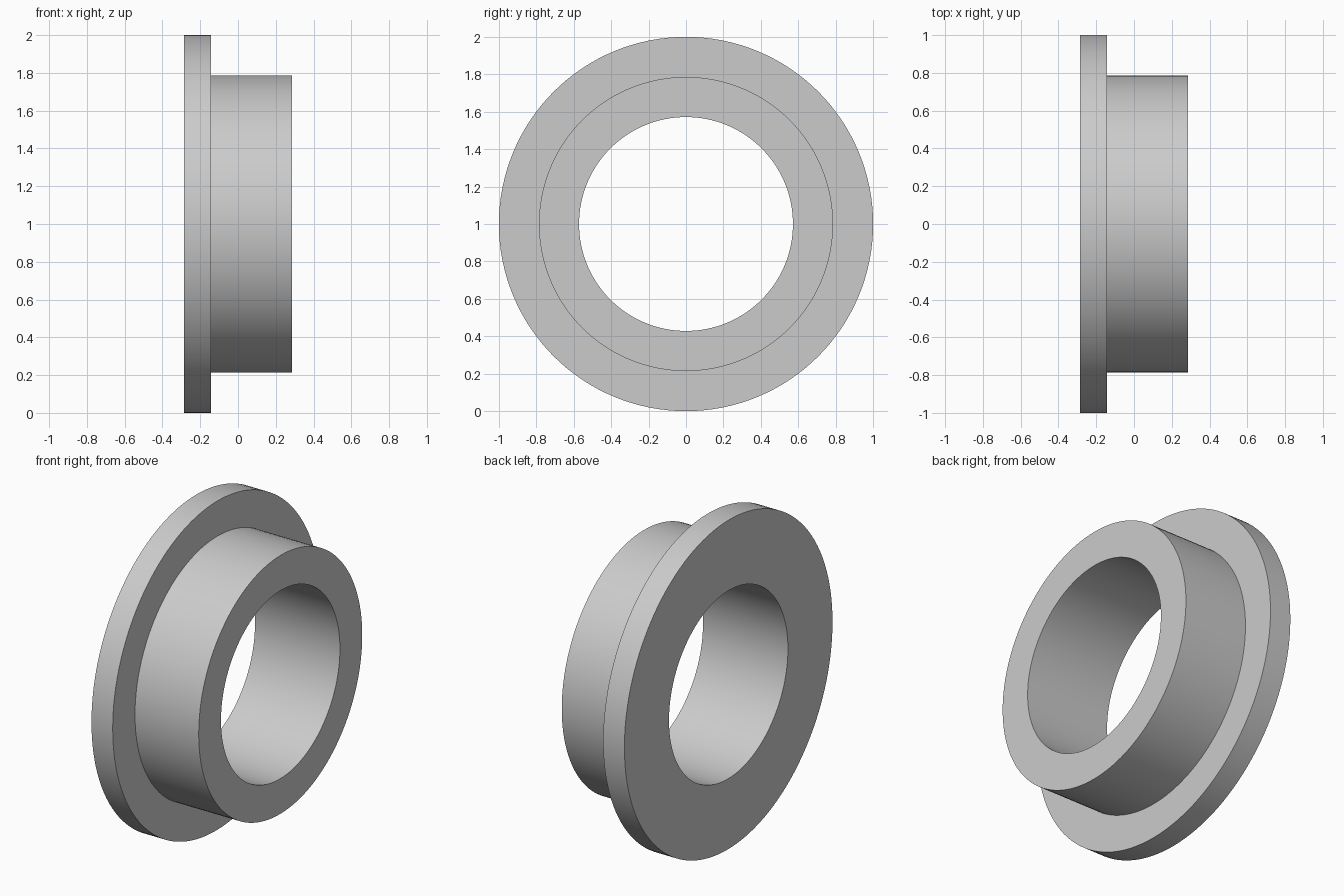
import bpy
import bmesh
import math

cube = bpy.data.objects.get("Cube")
if cube:
    bpy.data.objects.remove(cube, do_unlink=True)

SEGMENTS = 128
UNIT = 1 / 14            # flange radius is 14 units
BORE, SLEEVE, FLANGE = 8 * UNIT, 11 * UNIT, 14 * UNIT
BACK, STEP, FRONT = -4 * UNIT, -2 * UNIT, 4 * UNIT

# Plain grey metal
grey = bpy.data.materials.new("grey_metal")
grey.use_nodes = True
colour = (0.6, 0.6, 0.6, 1)
grey.diffuse_color = colour
grey.node_tree.nodes["Principled BSDF"].inputs["Base Color"].default_value = colour

# Closed half-section of the bushing as (x, radius)
section = [(BACK, BORE), (BACK, FLANGE), (STEP, FLANGE),
           (STEP, SLEEVE), (FRONT, SLEEVE), (FRONT, BORE)]

# Revolve the section around the x axis
bm = bmesh.new()
rings = []
for x, radius in section:
    angles = [2 * math.pi * i / SEGMENTS for i in range(SEGMENTS)]
    rings.append([bm.verts.new((x, radius * math.cos(a), radius * math.sin(a)))
                  for a in angles])
for k, ring in enumerate(rings):
    following = rings[(k + 1) % len(rings)]
    for i in range(SEGMENTS):
        j = (i + 1) % SEGMENTS
        bm.faces.new((ring[i], ring[j], following[j], following[i]))
bmesh.ops.recalc_face_normals(bm, faces=bm.faces)

mesh = bpy.data.meshes.new("flanged_bushing")
bm.to_mesh(mesh)
bm.free()
mesh.materials.append(grey)

# Stand the bushing on the ground and smooth its round walls
bushing = bpy.data.objects.new("flanged_bushing", mesh)
bushing.location.z = FLANGE
bpy.context.collection.objects.link(bushing)
bpy.ops.object.select_all(action='DESELECT')
bushing.select_set(True)
bpy.context.view_layer.objects.active = bushing
bpy.ops.object.shade_smooth_by_angle(angle=math.radians(30))
